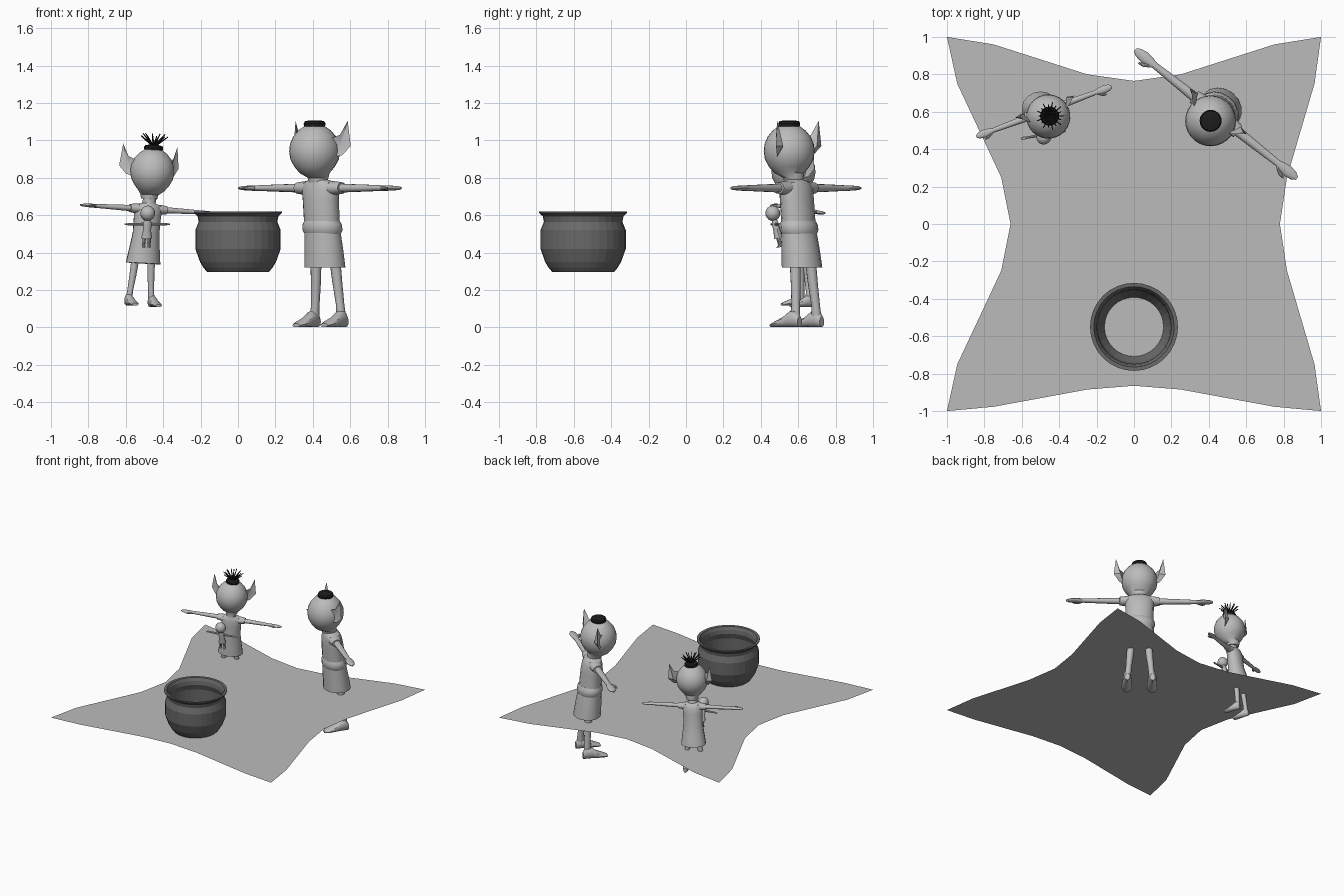
import bpy, bmesh, math
from mathutils import Matrix, Vector


def material(name, r, g, b):
    m = bpy.data.materials.new(name)
    m.diffuse_color = (r, g, b, 1)
    return m


GREY = material("light grey", 0.5, 0.5, 0.5)
IRON = material("dark iron", 0.14, 0.14, 0.14)
BLACK = material("black hair", 0.012, 0.012, 0.012)

T = Matrix.Translation
AXES = {"x": lambda t, u, v: (t, u, v), "y": lambda t, u, v: (u, t, v), "z": lambda t, u, v: (u, v, t)}
MIRROR = Matrix.Scale(-1, 4, (1, 0, 0))
SIDES = (("left", Matrix()), ("right", MIRROR))


def finish(bm, name, mat, M=Matrix(), closed=True):
    bm.transform(M)
    if closed:
        bmesh.ops.recalc_face_normals(bm, faces=bm.faces)
    me = bpy.data.meshes.new(name)
    bm.to_mesh(me)
    bm.free()
    me.materials.append(mat)
    ob = bpy.data.objects.new(name, me)
    bpy.context.collection.objects.link(ob)
    return ob


def loft(name, rings, M, mat=GREY, axis="z", n=16, caps=True):
    """Skin elliptical rings (t, u, v, radius_u, radius_v) along an axis."""
    bm = bmesh.new()
    loops = []
    for t, u, v, ru, rv in rings:
        loops.append([bm.verts.new(AXES[axis](t, u + ru * math.cos(a), v + rv * math.sin(a)))
                      for a in (2 * math.pi * i / n for i in range(n))])
    for a, b in zip(loops, loops[1:]):
        for i in range(n):
            j = (i + 1) % n
            bm.faces.new((a[i], a[j], b[j], b[i]))
    if caps:
        bm.faces.new(loops[0])
        bm.faces.new(loops[-1])
    return finish(bm, name, mat, M)


def ear(name, M):
    """Cupped pointed ear: rim loop with a hollow front and a bulging back."""
    bm = bmesh.new()
    rim = [bm.verts.new(p) for p in ((0.178, 0.06, 0.165), (0.15, 0.03, 0.09), (0.11, 0.0, 0.07),
                                     (0.115, 0.01, -0.03), (0.155, 0.04, -0.02), (0.195, 0.065, 0.03))]
    for p in ((0.14, 0.045, 0.03), (0.145, 0.075, 0.03)):
        c = bm.verts.new(p)
        for i in range(6):
            bm.faces.new((rim[i], rim[(i + 1) % 6], c))
    finish(bm, name, GREY, M)


def goblin(name, body, head, dress):
    # clothing
    top = [(0.84, 0, -0.09, 0.05, 0.045), (0.79, 0, -0.078, 0.052, 0.048), (0.775, 0, -0.07, 0.10, 0.06),
           (0.74, 0, -0.065, 0.113, 0.072), (0.68, 0, -0.06, 0.107, 0.08), (0.56, 0, -0.05, 0.105, 0.082)]
    if dress:
        loft(name + "_dress", top + [(0.45, 0, -0.035, 0.118, 0.1), (0.33, 0, -0.02, 0.135, 0.115)], body)
    else:
        loft(name + "_shirt", top + [(0.5, 0, -0.045, 0.105, 0.085)], body)
        loft(name + "_belt", [(0.57, 0, -0.05, 0.104, 0.082), (0.55, 0, -0.048, 0.115, 0.092),
                              (0.52, 0, -0.045, 0.117, 0.094), (0.5, 0, -0.043, 0.106, 0.085)], body)
        loft(name + "_skirt", [(0.51, 0, -0.045, 0.105, 0.086), (0.42, 0, -0.035, 0.112, 0.095),
                               (0.32, 0, -0.025, 0.118, 0.102)], body)
    # head, lofted from neck to crown
    prof = [(-0.165, 0.05), (-0.14, 0.055), (-0.115, 0.08), (-0.08, 0.109), (-0.04, 0.13), (0, 0.136),
            (0.04, 0.132), (0.08, 0.115), (0.115, 0.086), (0.138, 0.052), (0.15, 0.012)]
    loft(name + "_head", [(z, 0, 0.03 if z < -0.13 else 0, r, r) for z, r in prof], head, n=28)
    loft(name + "_hair_cap", [(0.13, 0, 0, 0.055, 0.055), (0.15, 0, 0, 0.059, 0.059),
                              (0.162, 0, 0, 0.053, 0.053), (0.167, 0, 0, 0.03, 0.03)], head, BLACK, n=20)
    for side, S in SIDES:
        B = body @ S
        ear(f"{name}_{side}_ear", head @ S)
        # sleeve, arm with flat hand, thumb
        y, z = -0.067, 0.745
        loft(f"{name}_{side}_sleeve", [(0.06, y, z, 0.05, 0.04), (0.11, y, z, 0.044, 0.036),
                                       (0.15, y, z, 0.038, 0.031)], B, axis="x")
        arm = ((0.08, 0.028, 0.026), (0.16, 0.026, 0.023), (0.3, 0.022, 0.019), (0.42, 0.018, 0.015),
               (0.45, 0.026, 0.015), (0.49, 0.031, 0.013), (0.53, 0.024, 0.011), (0.553, 0.009, 0.006))
        loft(f"{name}_{side}_arm", [(x, y, z, a, b) for x, a, b in arm], B, axis="x", n=12)
        loft(f"{name}_{side}_thumb", [(0.43, y - 0.012, z, 0.012, 0.011), (0.465, y - 0.035, z, 0.011, 0.01),
                                      (0.495, y - 0.043, z, 0.005, 0.005)], B, axis="x", n=8)
        # leg and wedge-shaped foot
        loft(f"{name}_{side}_leg", [(0.36, 0.065, -0.02, 0.03, 0.03), (0.24, 0.073, -0.01, 0.027, 0.027),
                                    (0.12, 0.085, 0, 0.022, 0.024), (0.04, 0.093, 0, 0.026, 0.03)], B, n=12)
        foot = ((0.035, 0.03, 0.02, 0.028), (0.01, 0.048, 0.03, 0.047), (-0.03, 0.044, 0.032, 0.043),
                (-0.07, 0.029, 0.037, 0.028), (-0.12, 0.018, 0.04, 0.017), (-0.152, 0.011, 0.025, 0.01))
        loft(f"{name}_{side}_foot", [(t, 0.095, v, a, b) for t, v, a, b in foot], B, axis="y", n=12)


# ground sheet: flat, with hollowed edges
top_edge = [(-1, 1), (-0.75, 0.96), (-0.25, 0.80), (0, 0.765), (0.25, 0.80), (0.75, 0.96)]
right_edge = [(1, 1), (0.965, 0.75), (0.818, 0.25), (0.78, 0), (0.818, -0.25), (0.965, -0.75)]
low_edge = [(1, -1), (0.75, -0.977), (0.25, -0.885), (0, -0.865), (-0.25, -0.885), (-0.75, -0.977)]
left_edge = [(-1, -1), (-0.945, -0.75), (-0.71, -0.25), (-0.66, 0), (-0.71, 0.25), (-0.945, 0.75)]
bm = bmesh.new()
outline = [bm.verts.new((x, y, 0.293)) for x, y in top_edge + right_edge + low_edge + left_edge]
hub = bm.verts.new((0, 0, 0.293))
for i, v in enumerate(outline):
    bm.faces.new((hub, outline[(i + 1) % len(outline)], v))
finish(bm, "ground_sheet", GREY, closed=False)

# pot: open, turned shell
pot = [(0.296, 0.165), (0.32, 0.185), (0.35, 0.203), (0.42, 0.228), (0.52, 0.228), (0.565, 0.21),
       (0.595, 0.216), (0.612, 0.235), (0.62, 0.235), (0.618, 0.215), (0.595, 0.203), (0.565, 0.198),
       (0.52, 0.214), (0.42, 0.214), (0.35, 0.19), (0.296, 0.158)]
loft("pot", [(z, 0, 0, r, r) for z, r in pot], T((0, -0.55, 0)), IRON, n=32, caps=False)

# large goblin
big = T((0.48, 0.64, 0)) @ Matrix.Rotation(math.radians(-38.5), 4, "Z")
goblin("large_goblin", big, big @ T((0, -0.113, 0.94)), False)

# small goblin, leaning a little to one side
small = (T((-0.525, 0.635, 0.112)) @ Matrix.Rotation(math.radians(20.3), 4, "Z")
         @ Matrix.Rotation(math.radians(3.3), 4, "Y"))
small_head = small @ T((0, -0.08, 0.72)) @ Matrix.Scale(0.87, 4)
goblin("small_goblin", small @ Matrix.Scale(0.7, 4), small_head, True)

# tuft of hair spikes
bm = bmesh.new()
for i in range(18):
    a = 2 * math.pi * i / 18
    r, h = (0.085, 0.22) if i % 2 else (0.07, 0.235)
    p, q = Vector((0, 0, 0.155)), Vector((r * math.cos(a), r * math.sin(a), h))
    M = T((p + q) / 2) @ (q - p).to_track_quat("Z", "Y").to_matrix().to_4x4()
    bmesh.ops.create_cone(bm, cap_ends=True, segments=6, radius1=0.007, radius2=0.003,
                          depth=(q - p).length, matrix=M)
finish(bm, "hair_tuft", BLACK, small_head)

# doll held in front of the small goblin
doll = (T((-0.49, 0.505, 0.43)) @ Matrix.Rotation(math.radians(10), 4, "Z")
        @ Matrix.Rotation(math.radians(13), 4, "X"))
loft("doll_head", [(0.185 + 0.041 * math.sin(t), 0, 0, 0.04 * math.cos(t), 0.04 * math.cos(t))
                   for t in (math.radians(d) for d in range(-80, 81, 20))], doll, n=14)
loft("doll_body", [(0.15, 0, 0, 0.016, 0.014), (0.13, 0, 0, 0.024, 0.018), (0.09, 0, 0, 0.022, 0.018),
                   (0.05, 0, 0, 0.03, 0.024)], doll, n=12)
for side, S in SIDES:
    loft(f"doll_{side}_arm", [(0.01, 0, 0.125, 0.009, 0.009), (0.09, 0, 0.125, 0.006, 0.006),
                              (0.105, 0, 0.125, 0.009, 0.006), (0.122, 0, 0.125, 0.004, 0.003)],
         doll @ S, axis="x", n=8)
    loft(f"doll_{side}_leg", [(0.06, 0.013, 0, 0.01, 0.01), (0.012, 0.015, 0, 0.008, 0.008),
                              (0, 0.015, -0.006, 0.01, 0.014)], doll @ S, n=8)

# smooth shading with kept edges
for ob in bpy.data.objects:
    ob.select_set(True)
bpy.context.view_layer.objects.active = bpy.data.objects["pot"]
bpy.ops.object.shade_smooth_by_angle(angle=math.radians(35))
for p in bpy.data.objects["pot"].data.polygons:
    p.use_smooth = False
